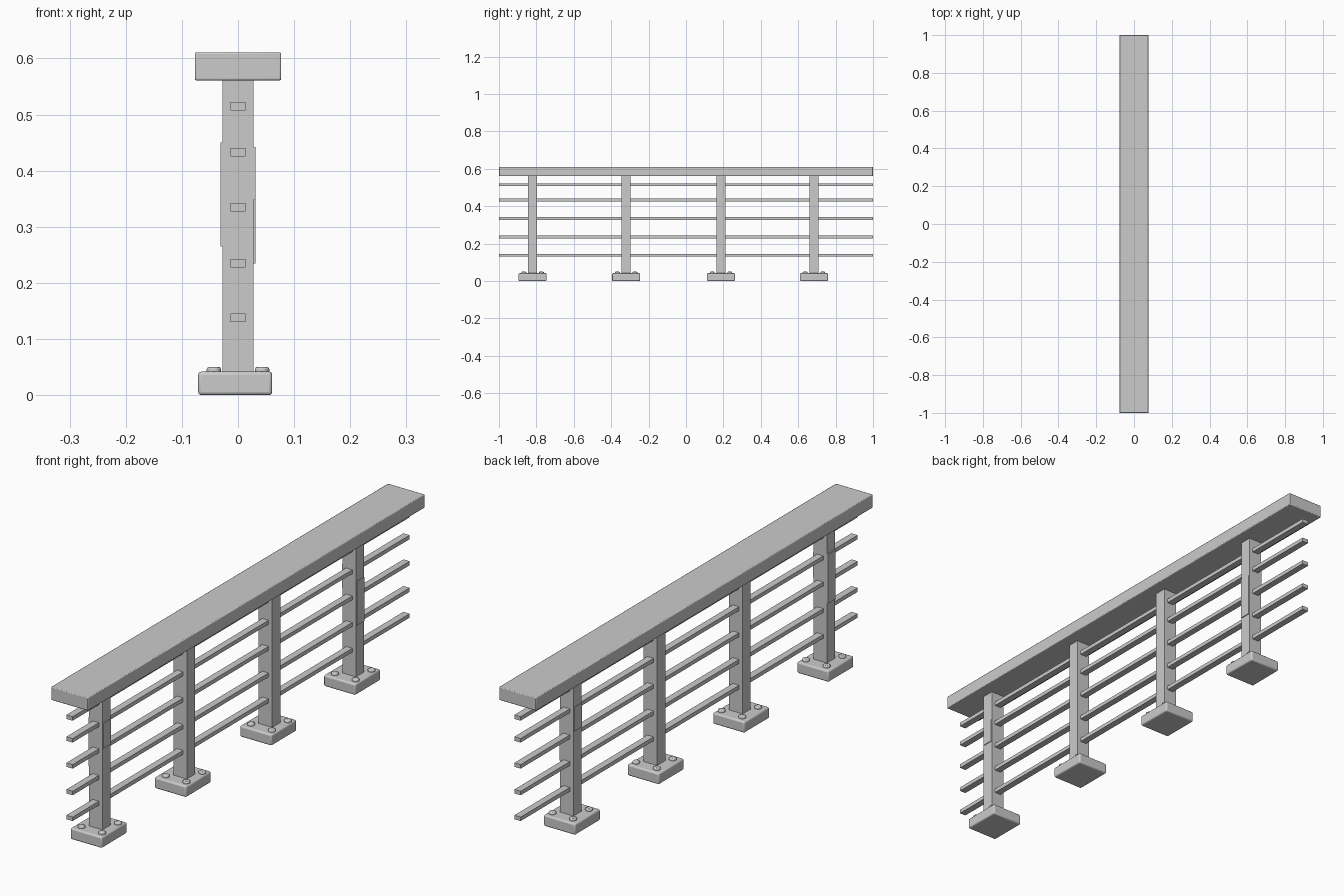
import bpy, math

if "Cube" in bpy.data.objects:
    bpy.data.objects.remove(bpy.data.objects["Cube"])

def finish(obj, name, bevel=0.0, segments=1):
    obj.name = name
    if bevel:
        mod = obj.modifiers.new("soft_edges", 'BEVEL')
        mod.width = bevel
        mod.segments = segments
        mod.limit_method = 'ANGLE'
        bpy.ops.object.shade_smooth_by_angle(angle=math.radians(35))
    return obj

def box(name, x, y, z, bevel=0.0, segments=1):
    """Box from (min, max) ranges on each axis."""
    bpy.ops.mesh.primitive_cube_add(
        size=1, location=[(r[0] + r[1]) / 2 for r in (x, y, z)])
    obj = bpy.context.object
    obj.scale = [r[1] - r[0] for r in (x, y, z)]
    bpy.ops.object.transform_apply(location=False, rotation=False, scale=True)
    return finish(obj, name, bevel, segments)

def bolt(name, x, y):
    bpy.ops.mesh.primitive_cylinder_add(
        vertices=12, radius=0.013, depth=0.014, location=(x, y, 0.043))
    return finish(bpy.context.object, name, 0.004, 2)

# Wide top handrail
box("handrail", (-0.077, 0.077), (-1, 1), (0.561, 0.611), 0.003, 2)

# Five thin horizontal bars
for i, z in enumerate((0.138, 0.235, 0.335, 0.433, 0.515)):
    box(f"bar_{i + 1}", (-0.013, 0.013), (-1, 1), (z - 0.0075, z + 0.0075))

# Posts with bolted base plates
posts = (-0.82, -0.32, 0.187, 0.684)
for i, y in enumerate(posts):
    box(f"post_{i + 1}", (-0.028, 0.028), (y - 0.024, y + 0.024), (0.03, 0.565))
    box(f"base_plate_{i + 1}", (-0.071, 0.061), (y - 0.075, y + 0.075),
        (0, 0.042), 0.006, 3)
    for sx in (-1, 1):
        for sy in (-1, 1):
            bolt(f"bolt_{i + 1}", sx * 0.043, y + sy * 0.047)

# Thin patches on the side faces of the end posts: side, post, z range
for side, y, z in ((1, posts[0], (0.348, 0.442)), (1, posts[3], (0.235, 0.40)),
                   (-1, posts[0], (0.265, 0.45)), (-1, posts[3], (0.36, 0.45))):
    x = sorted((side * 0.026, side * 0.031))
    box("post_patch", x, (y - 0.022, y + 0.022), z)
